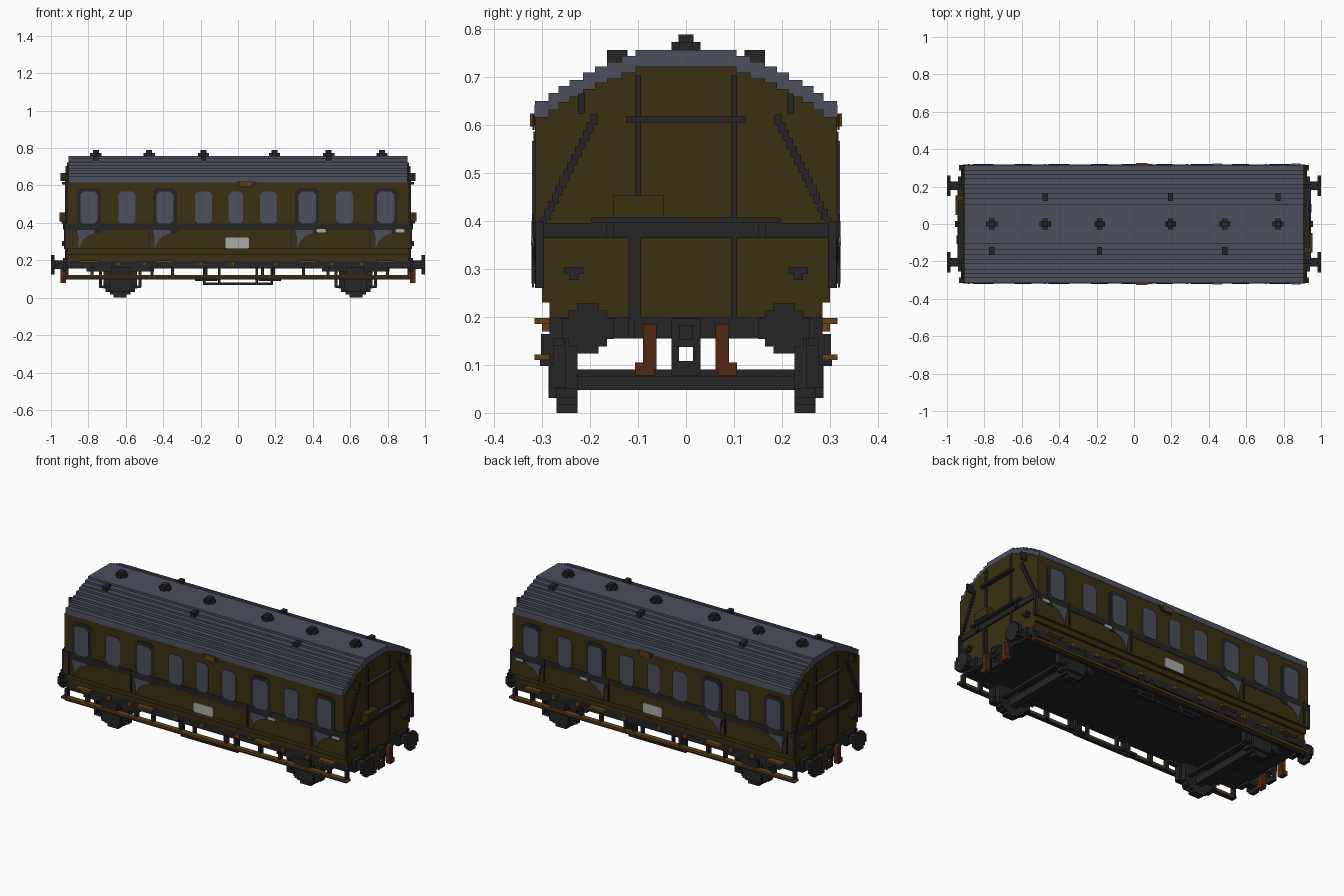
import bpy, bmesh, math

if "Cube" in bpy.data.objects:
    bpy.data.objects.remove(bpy.data.objects["Cube"], do_unlink=True)


def material(name, rgb):
    m = bpy.data.materials.new(name)
    m.use_nodes = True
    m.diffuse_color = (*rgb, 1)
    b = m.node_tree.nodes["Principled BSDF"]
    b.inputs["Base Color"].default_value = (*rgb, 1)
    b.inputs["Roughness"].default_value = 0.9
    return m


BROWN = material("olive_brown", (0.042, 0.029, 0.0055))
GREY = material("slate_grey", (0.072, 0.078, 0.108))
DARK = material("charcoal", (0.018, 0.018, 0.018))
WOOD = material("wood_orange", (0.12, 0.052, 0.009))
RUST = material("rust_red", (0.085, 0.02, 0.006))
WHITE = material("pale_grey", (0.4, 0.4, 0.4))


def finish(name, bm, mat):
    bmesh.ops.recalc_face_normals(bm, faces=bm.faces)
    me = bpy.data.meshes.new(name)
    bm.to_mesh(me)
    bm.free()
    me.materials.append(mat)
    ob = bpy.data.objects.new(name, me)
    bpy.context.collection.objects.link(ob)
    return ob


def boxes(name, mat, items):
    """Join boxes given as (x0, x1, y0, y1, z0, z1)."""
    bm = bmesh.new()
    for x0, x1, y0, y1, z0, z1 in items:
        vs = bmesh.ops.create_cube(bm, size=1)["verts"]
        for v in vs:
            v.co.x = (x0 + x1) / 2 + v.co.x * (x1 - x0)
            v.co.y = (y0 + y1) / 2 + v.co.y * (y1 - y0)
            v.co.z = (z0 + z1) / 2 + v.co.z * (z1 - z0)
    return finish(name, bm, mat)


def extrude_x(name, mat, pts, x):
    """Extrude a (y, z) outline from -x to x."""
    bm = bmesh.new()
    f = bm.faces.new([bm.verts.new((-x, y, z)) for y, z in pts])
    r = bmesh.ops.extrude_face_region(bm, geom=[f])
    for v in r["geom"]:
        if isinstance(v, bmesh.types.BMVert):
            v.co.x = x
    return finish(name, bm, mat)


def plate(name, mat, pts, y):
    """Thin (x, z) outline, 0.004 deep, on both long sides."""
    bm = bmesh.new()
    for s in (-1, 1):
        f = bm.faces.new([bm.verts.new((x, s * (y - 0.004), z)) for x, z in pts])
        r = bmesh.ops.extrude_face_region(bm, geom=[f])
        for v in r["geom"]:
            if isinstance(v, bmesh.types.BMVert):
                v.co.y = s * y
    return finish(name, bm, mat)


def both_sides(items):
    return items + [(a, b, -d, -c, e, f) for a, b, c, d, e, f in items]


def both_ends(items):
    """Repeat boxes turned half round the vertical axis."""
    return items + [(-b, -a, -d, -c, e, f) for a, b, c, d, e, f in items]


# Stepped roof arch: (half width, top height)
STEPS = [(0.315, 0.651), (0.287, 0.667), (0.266, 0.682), (0.243, 0.694), (0.215, 0.71),
         (0.19, 0.723), (0.165, 0.732), (0.135, 0.744), (0.105, 0.757)]


def arch(drop):
    half = []
    for i, (y, z) in enumerate(STEPS):
        if i:
            half.append((y, STEPS[i - 1][1] - drop))
        half.append((y, z - drop))
    return half + [(-y, z) for y, z in reversed(half)]


# Body with stepped lower sides and arched ends
low = [(0.285, 0.195), (0.285, 0.23), (0.3, 0.23), (0.3, 0.26), (0.315, 0.26)]
extrude_x("body", BROWN, low + arch(0.034) + [(-y, z) for y, z in reversed(low)], 0.914)
extrude_x("roof", GREY, [(0.317, 0.617)] + arch(0) + [(-0.317, 0.617)], 0.907)
# Arched ends stand slightly proud of the roof, the roof rim shows above them

# Roof ventilators and small lamp covers
vents = []
for x in (-0.76, -0.475, -0.185, 0.195, 0.485, 0.77):
    vents += [(x - 0.03, x + 0.03, -0.014, 0.014, 0.755, 0.774),
              (x - 0.014, x + 0.014, -0.03, 0.03, 0.755, 0.774),
              (x - 0.016, x + 0.016, -0.016, 0.016, 0.77, 0.789)]
boxes("roof_vents", DARK, vents)
boxes("roof_lamp_covers", DARK,
      [(x - 0.014, x + 0.014, 0.122, 0.165, 0.72, 0.757) for x in (-0.475, 0.195, 0.77)] +
      [(x - 0.014, x + 0.014, -0.165, -0.122, 0.72, 0.757) for x in (-0.76, -0.185, 0.485)])


# Windows and the dark door surrounds
def rounded(cx, w, z0, z1, c):
    return [(cx - w + c, z0), (cx + w - c, z0), (cx + w, z0 + c), (cx + w, z1 - c),
            (cx + w - c, z1), (cx - w + c, z1), (cx - w, z1 - c), (cx - w, z0 + c)]


WINDOWS = (-0.797, -0.594, -0.391, -0.184, -0.011, 0.163, 0.37, 0.57, 0.79)
DOORS = (-0.797, -0.391, 0.37, 0.79)
for i, x in enumerate(WINDOWS):
    plate(f"window_{i + 1}", GREY, rounded(x, 0.039 if i == 4 else 0.046, 0.397, 0.567, 0.016), 0.321)
for i, x in enumerate(DOORS):
    plate(f"door_surround_{i + 1}", DARK, rounded(x, 0.064, 0.37, 0.587, 0.02), 0.3185)
    # Pale curved flare under the door window
    plate(f"door_flare_{i + 1}", GREY, [(x - 0.065, 0.362), (x - 0.055, 0.32), (x - 0.055, 0.262),
          (x - 0.035, 0.305), (x - 0.01, 0.33), (x + 0.03, 0.345), (x + 0.03, 0.362)], 0.321)
    plate(f"door_shadow_{i + 1}", DARK, [(x - 0.075, 0.37), (x - 0.062, 0.315), (x - 0.045, 0.315),
          (x - 0.01, 0.34), (x + 0.06, 0.345), (x + 0.085, 0.37)], 0.3185)
plate("waist_band", DARK, [(-0.914, 0.362), (0.914, 0.362), (0.914, 0.397), (-0.914, 0.397)], 0.318)
plate("side_panel", WHITE, rounded(-0.004, 0.064, 0.262, 0.322, 0.008), 0.321)
for i, x in enumerate((0.445, 0.866)):
    plate(f"door_sign_{i + 1}", WHITE, rounded(x, 0.025, 0.349, 0.366, 0.006), 0.323)
boxes("side_lamp", WOOD, both_sides([(0.012, 0.073, 0.31, 0.325, 0.597, 0.625)]))
plate("side_lamp_surround", DARK, [(-0.01, 0.622), (0.01, 0.59), (0.08, 0.59), (0.1, 0.622)], 0.32)
boxes("side_grab_bars", DARK, both_sides([(x - 0.09, x - 0.082, 0.315, 0.322, 0.27, 0.4) for x in DOORS]))

# Underframe and full-length step boards
boxes("underframe", DARK, [(-0.92, 0.92, -0.285, 0.285, 0.155, 0.2)])
boxes("lower_step_board", WOOD, both_sides([(-0.935, 0.935, 0.285, 0.316, 0.11, 0.122)]))
boxes("step_board_support", DARK, both_sides([(-0.92, 0.92, 0.283, 0.305, 0.098, 0.11)]))
boxes("door_steps", WOOD, both_sides([(x - 0.05, x + 0.05, 0.28, 0.316, 0.185, 0.198) for x in DOORS]))
boxes("step_blocks", WOOD, both_sides([(x - 0.014, x + 0.014, 0.28, 0.3, 0.17, 0.192)
                                       for x in (-0.64, -0.5, -0.2, -0.03, 0.2, 0.5, 0.66)]))
boxes("step_hangers", DARK, both_sides([(x - 0.008, x + 0.008, 0.275, 0.302, 0.1, 0.165)
      for x in (-0.915, -0.78, -0.46, -0.35, -0.17, 0.13, 0.19, 0.35, 0.48, 0.8, 0.915)]))
boxes("spring_bars", DARK, both_sides([(x - 0.18, x + 0.18, 0.255, 0.285, 0.14, 0.157) for x in (-0.63, 0.63)]))

# Truss rods between the axles
boxes("truss_rods", DARK, both_sides([(-0.185, 0.185, 0.25, 0.27, 0.068, 0.08),
      (-0.23, -0.11, 0.25, 0.27, 0.088, 0.102), (0.11, 0.23, 0.25, 0.27, 0.088, 0.102)] +
      [(x - 0.007, x + 0.007, 0.25, 0.27, 0.068, 0.16) for x in (-0.18, -0.1, 0.1, 0.18)]))

# Wheels, axle frames and axles
wheels, axles = [], []
for x in (-0.63, 0.63):
    for hw, z0, z1 in ((0.035, 0, 0.016), (0.055, 0.016, 0.031), (0.078, 0.031, 0.05), (0.09, 0.05, 0.157)):
        wheels.append((x - hw, x + hw, 0.226, 0.27, z0, z1))
    wheels += [(x - 0.06, x + 0.06, 0.226, 0.287, 0.031, 0.157),
               (x - 0.05, x + 0.05, 0.28, 0.302, 0.1, 0.165)]
    for s in (-1, 1):
        wheels.append((x + s * 0.105 - 0.008, x + s * 0.105 + 0.008, 0.25, 0.285, 0.055, 0.157))
        wheels.append((x + s * 0.09 - 0.02, x + s * 0.09 + 0.02, 0.25, 0.285, 0.052, 0.064))
    axles += [(x - 0.022, x + 0.022, -0.23, 0.23, 0.048, 0.09)]
    axles += [(x + d - 0.014, x + d + 0.014, -0.26, 0.26, 0.075, 0.09) for d in (-0.065, 0.065)]
boxes("wheels_and_axle_frames", DARK, both_sides(wheels))
boxes("axles", DARK, axles)

# Buffers with stepped round heads
buffers = []
for s in (-1, 1):
    y, z = s * 0.205, 0.176
    buffers.append((0.91, 0.985, y - 0.022, y + 0.022, z - 0.022, z + 0.022))
    buffers.append((0.91, 0.935, y - 0.04, y + 0.04, z - 0.035, z + 0.035))
    for a, b in ((0.054, 0.022), (0.04, 0.038), (0.022, 0.052)):
        buffers.append((0.98, 1.0, y - a, y + a, z - b, z + b))
boxes("buffers", DARK, both_ends(buffers))

# Coupling hook and brake hoses
boxes("coupling", DARK, both_ends([
    (0.915, 0.945, -0.03, 0.03, 0.137, 0.197), (0.92, 0.94, -0.03, -0.015, 0.078, 0.14),
    (0.92, 0.94, 0.015, 0.03, 0.078, 0.14), (0.92, 0.94, -0.03, 0.03, 0.078, 0.108),
    (0.945, 0.957, -0.015, 0.015, 0.153, 0.183)]))
hoses = []
for s in (-1, 1):
    y = s * 0.076
    hoses += [(0.92, 0.95, y - 0.014, y + 0.014, 0.09, 0.185),
              (0.92, 0.95, y + s * 0.01 - 0.02, y + s * 0.01 + 0.02, 0.078, 0.105)]
boxes("brake_hoses", RUST, both_ends(hoses))

# End wall posts, rails and handles
X = 0.912
frame = [(X, 0.924, -0.3, 0.3, 0.365, 0.396), (X, 0.945, -0.197, 0.197, 0.396, 0.408),
         (X, 0.94, -0.125, 0.125, 0.606, 0.618), (X, 0.926, -0.12, -0.106, 0.155, 0.365),
         (X, 0.922, -0.285, 0.285, 0.155, 0.197)]
for s in (-1, 1):
    y = s * 0.1
    frame += [(X, 0.923, y - 0.006, y + 0.006, 0.197, 0.704),
              (X, 0.95, s * 0.218 - 0.007, s * 0.218 + 0.007, 0.624, 0.666),
              (X, 0.935, s * 0.158 - 0.008, s * 0.158 + 0.008, 0.365, 0.4),
              (X, 0.93, s * 0.305 - 0.009, s * 0.305 + 0.009, 0.26, 0.4),
              (X, 0.94, s * 0.234 - 0.02, s * 0.234 + 0.02, 0.29, 0.303),
              (X, 0.94, s * 0.234 - 0.01, s * 0.234 + 0.01, 0.277, 0.303)]
    # Stepped diagonal handrail
    for i in range(14):
        t = i / 13
        y, z = s * (0.192 + 0.105 * t), 0.612 - 0.215 * t
        frame.append((X, 0.926, y - 0.007, y + 0.007, z - 0.011, z + 0.011))
boxes("end_fittings", DARK, both_ends(frame))
boxes("end_box", BROWN, both_ends([(X, 0.955, -0.152, -0.047, 0.408, 0.455)]))
